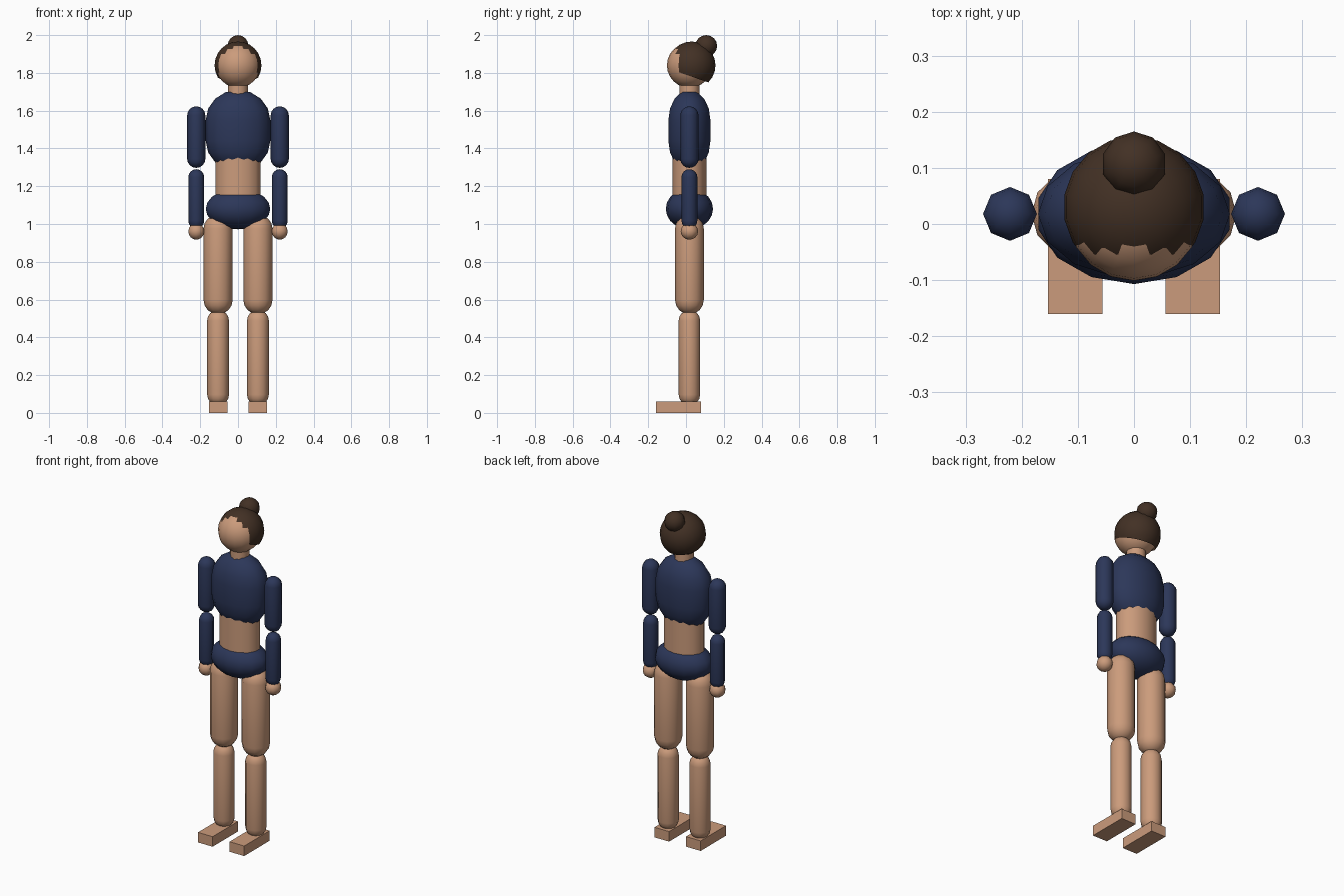
import bpy, bmesh
from math import sin, cos, pi, radians
from mathutils import Vector

if "Cube" in bpy.data.objects:
    bpy.data.objects.remove(bpy.data.objects["Cube"])

CY = 0.018  # body axis


def material(name, rgb):
    m = bpy.data.materials.new(name)
    m.diffuse_color = (*rgb, 1)
    m.use_nodes = True
    m.node_tree.nodes["Principled BSDF"].inputs["Base Color"].default_value = m.diffuse_color
    return m


SKIN = material("skin", (0.60, 0.33, 0.20))
NAVY = material("navy_cloth", (0.025, 0.038, 0.10))
HAIR = material("brown_hair", (0.055, 0.030, 0.018))


def finish(name, bm, mat, loc, smooth=True):
    bmesh.ops.recalc_face_normals(bm, faces=bm.faces)
    me = bpy.data.meshes.new(name)
    bm.to_mesh(me)
    bm.free()
    for p in me.polygons:
        p.use_smooth = smooth
    me.materials.append(mat)
    ob = bpy.data.objects.new(name, me)
    ob.location = loc
    bpy.context.collection.objects.link(ob)
    return ob


def capsule(name, mat, x, z0, z1, rx, ry, cap, sides, rings=4):
    """Upright capsule with elliptical section and rounded ends."""
    bm = bmesh.new()
    prof = []
    for i in range(1, rings + 1):
        a = i / rings * pi / 2
        prof.append((sin(a), z0 + cap * (1 - cos(a))))
    prof += [(s, z0 + z1 - z) for s, z in reversed(prof)]
    loops = [[bm.verts.new((rx * s * cos(2 * pi * k / sides),
                            ry * s * sin(2 * pi * k / sides), z))
              for k in range(sides)] for s, z in prof]
    for a, b in zip(loops, loops[1:]):
        for k in range(sides):
            n = (k + 1) % sides
            bm.faces.new((a[k], a[n], b[n], b[k]))
    for loop, z in ((loops[0], z0), (loops[-1], z1)):
        tip = bm.verts.new((0, 0, z))
        for k in range(sides):
            bm.faces.new((loop[k], loop[(k + 1) % sides], tip))
    return finish(name, bm, mat, (x, CY, 0))


def ball(name, mat, loc, radii, seg, rings, cut=None):
    """Ellipsoid, optionally left open below a plane (point, normal)."""
    bm = bmesh.new()
    bmesh.ops.create_uvsphere(bm, u_segments=seg, v_segments=rings, radius=1)
    bmesh.ops.scale(bm, vec=radii, verts=bm.verts)
    if cut:
        bmesh.ops.bisect_plane(bm, geom=bm.verts[:] + bm.edges[:] + bm.faces[:],
                               plane_co=cut[0], plane_no=cut[1], clear_inner=True)
    return finish(name, bm, mat, loc)


def tube(name, mat, z0, z1, rx, ry, sides):
    bm = bmesh.new()
    bmesh.ops.create_cone(bm, cap_ends=True, segments=sides,
                          radius1=1, radius2=1, depth=z1 - z0)
    bmesh.ops.scale(bm, vec=(rx, ry, 1), verts=bm.verts)
    ob = finish(name, bm, mat, (0, CY, (z0 + z1) / 2))
    for p in ob.data.polygons:
        p.use_smooth = len(p.vertices) == 4
    return ob


# legs, feet, arms and hands on both sides
for side, s in (("left", 1), ("right", -1)):
    foot = bmesh.new()
    bmesh.ops.create_cube(foot, size=1)
    bmesh.ops.scale(foot, vec=(0.097, 0.24, 0.06), verts=foot.verts)
    finish(side + "_foot", foot, SKIN, (s * 0.1045, -0.04, 0.03), smooth=False)
    capsule(side + "_shin", SKIN, s * 0.1055, 0.04, 0.545, 0.058, 0.057, 0.057, 12)
    capsule(side + "_thigh", SKIN, s * 0.1055, 0.522, 1.05, 0.077, 0.076, 0.075, 12)
    capsule(side + "_upper_arm", NAVY, s * 0.221, 1.297, 1.623, 0.048, 0.048, 0.047, 8)
    capsule(side + "_forearm", NAVY, s * 0.221, 0.975, 1.29, 0.042, 0.042, 0.042, 8)
    ball(side + "_hand", SKIN, (s * 0.221, CY, 0.961), (0.044, 0.046, 0.044), 10, 8)

# torso
ball("hips", NAVY, (0, CY, 1.08), (0.175, 0.125, 0.108), 14, 10)
tube("waist", SKIN, 1.10, 1.42, 0.121, 0.090, 14)
capsule("chest", NAVY, 0, 1.28, 1.71, 0.171, 0.114, 0.16, 14)
tube("neck", SKIN, 1.66, 1.78, 0.053, 0.053, 12)

# head with an open hair cap, slanted down at the back, and a bun
ball("head", SKIN, (0, CY, 1.84), (0.119, 0.119, 0.119), 18, 12)
tilt = radians(19)
ball("hair_cap", HAIR, (0, CY + 0.012, 1.84), (0.126, 0.126, 0.126), 18, 12,
     cut=(Vector((0, 0, -0.06)), Vector((0, sin(tilt), cos(tilt)))))
ball("hair_bun", HAIR, (0, 0.107, 1.943), (0.058, 0.058, 0.057), 10, 8)
